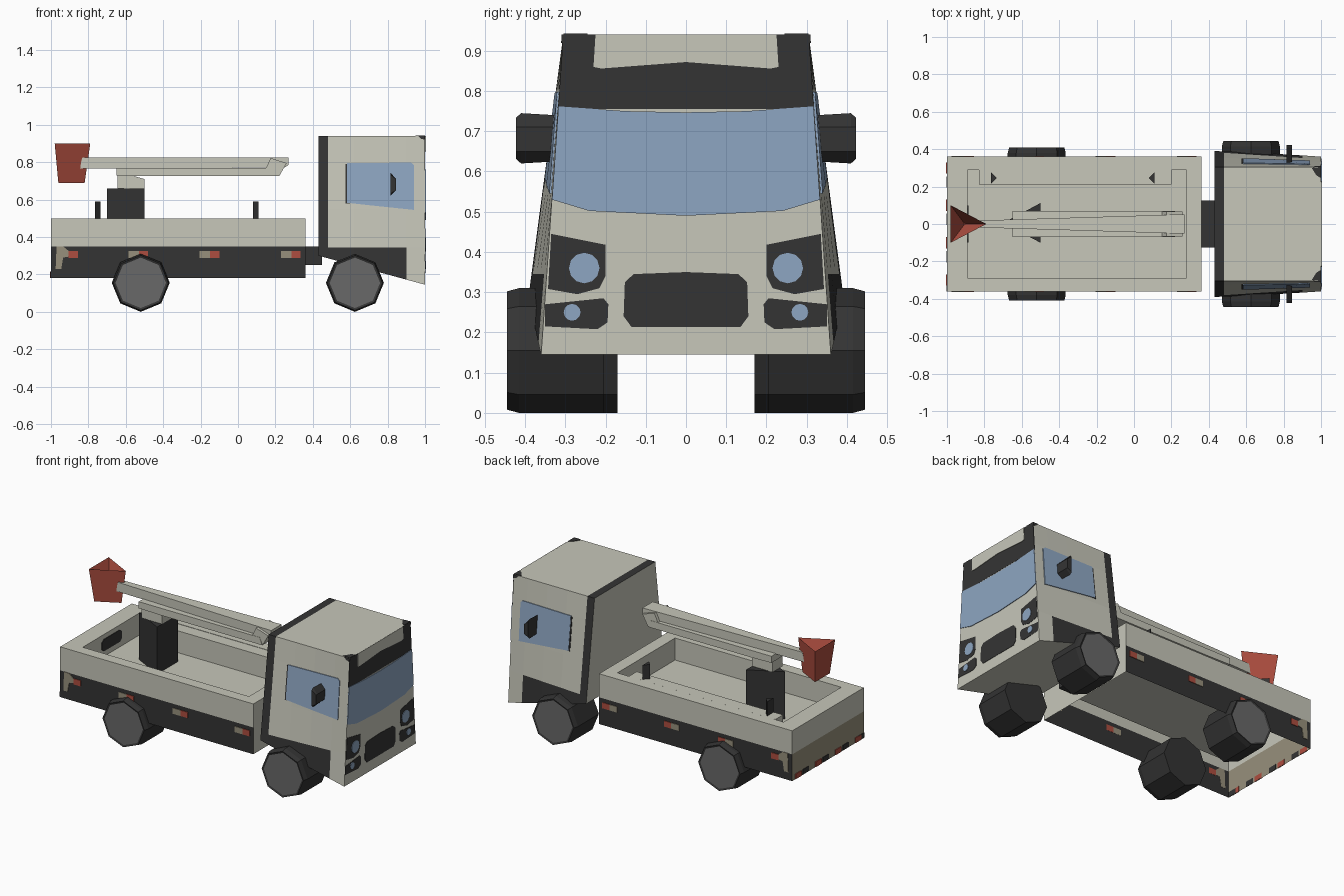
import bpy, bmesh, math
from mathutils import Vector

if "Cube" in bpy.data.objects:
    bpy.data.objects.remove(bpy.data.objects["Cube"])

def mat(name, r, g, b):
    m = bpy.data.materials.new(name)
    m.diffuse_color = (r, g, b, 1)
    m.use_nodes = True
    m.node_tree.nodes["Principled BSDF"].inputs["Base Color"].default_value = m.diffuse_color
    return m

CREAM = mat("cream", .57, .57, .49)
BLACK = mat("black", .034, .034, .034)
GLASS = mat("glass_blue", .27, .38, .54)
RED = mat("red", .42, .075, .05)
GREY = mat("hub_grey", .14, .14, .14)
TAN = mat("tan", .31, .28, .20)

def finish(name, bm, *mats):
    bmesh.ops.recalc_face_normals(bm, faces=bm.faces[:])
    me = bpy.data.meshes.new(name)
    bm.to_mesh(me)
    bm.free()
    for m in mats:
        me.materials.append(m)
    ob = bpy.data.objects.new(name, me)
    bpy.context.collection.objects.link(ob)
    return ob

def loft(rings, caps=True):
    """Skin a list of equal closed rings."""
    bm = bmesh.new()
    vs = [[bm.verts.new(p) for p in r] for r in rings]
    n = len(vs[0])
    for a, b in zip(vs, vs[1:]):
        for i in range(n):
            bm.faces.new((a[i], a[(i + 1) % n], b[(i + 1) % n], b[i]))
    if caps:
        bm.faces.new(vs[0])
        bm.faces.new(vs[-1])
    return bm

def box(name, x0, x1, y0, y1, z0, z1, m):
    ring = lambda z: [(x0, y0, z), (x1, y0, z), (x1, y1, z), (x0, y1, z)]
    return finish(name, loft([ring(z0), ring(z1)]), m)

def side_prism(name, pts, half, m):
    """Extrude an x-z profile to +-half(x) in y."""
    return finish(name, loft([[(x, s * half(x), z) for x, z in pts] for s in (-1, 1)]), m)

def plate(name, pts, place, m, lift=.004):
    """Thin painted plate; place(u, v, offset) maps onto a surface."""
    return finish(name, loft([[place(u, v, o) for u, v in pts] for o in (-.001, lift)]), m)

# ---- cargo bed: open-bottom shell with a sunken tub
R = lambda x0, x1, y, z: [(x0, -y, z), (x1, -y, z), (x1, y, z), (x0, y, z)]
bm = loft([R(-1, .36, .36, .18), R(-1, .36, .36, .35), R(-1, .36, .36, .5),
           R(-.89, .28, .29, .5), R(-.89, .28, .29, .36)], caps=False)
bm.verts.ensure_lookup_table()
bm.faces.new(bm.verts[-4:])
for f in bm.faces:
    c = f.calc_center_median()
    if c.z < .3:
        f.material_index = 1 if abs(c.y) > .3 else (2 if c.x < 0 else 0)
finish("cargo_bed", bm, CREAM, BLACK, TAN)

# side marker lights
for s in (-1, 1):
    wall = lambda u, v, o, s=s: (u, s * (.36 + o), v)
    for i, x in enumerate((-.905, -.53, -.15, .285)):
        rect = lambda a, b, c, d: [(a, c), (b, c), (b, d), (a, d)]
        plate("red_marker", rect(x, x + .05, .288, .325), wall, RED)
        if i:
            plate("tan_marker", rect(x - .055, x, .288, .325), wall, TAN)
        else:
            plate("tan_corner_marker", [(-.97, .35), (-.975, .23), (-.945, .23), (-.935, .29),
                                        (-.905, .295), (-.905, .325), (-.935, .35)], wall, TAN)
# tail lights and inner hatch
for y in (.3, .1, -.1, -.3):
    for dy, m in ((0, RED), (-.075, BLACK)):
        a = max(y + dy, -.33)
        plate("tail_light", [(a - .03, .182), (a + .03, .182), (a + .03, .215), (a - .03, .215)],
              lambda u, v, o, k=dy: (-1 - o, u, v), m, .003 if dy else .005)
plate("tub_hatch", [(-.1, .41), (-.08, .395), (.08, .395), (.1, .41), (.1, .455), (.08, .47), (-.08, .47), (-.1, .455)],
      lambda u, v, o: (-.89 + o, u, v), BLACK)

# locker along one side with two stakes
box("bed_locker", -.83, .2, .21, .288, .36, .499, CREAM)
for x, d in ((-.765, .03), (.11, -.03)):
    tri = lambda z: [(x, .215, z), (x, .278, z), (x + d, .246, z)]
    finish("stake", loft([tri(.45), tri(.59)]), BLACK)

# ---- lift: triangular mast, folded booms, basket
tri = lambda z: [(-.7, .005, z), (-.5, -.1, z), (-.5, .112, z)]
finish("lift_mast", loft([tri(.36), tri(.66)]), BLACK)
side_prism("boom_pedestal", [(-.645, .66), (-.5, .66), (-.5, .71), (-.645, .75)], lambda x: .05, CREAM)
side_prism("lower_boom", [(-.65, .728), (-.65, .77), (.2, .77), (.22, .725), (-.5, .725)], lambda x: .07, CREAM)
side_prism("boom_elbow", [(.15, .77), (.175, .822), (.26, .795), (.22, .725)], lambda x: .068, CREAM)
side_prism("upper_boom", [(-.85, .765), (-.832, .825), (.27, .825), (.27, .785), (.25, .772)],
           lambda x: .018 + .034 * (x + .85) / 1.12, CREAM)

def basket_ring(k, z):
    c = Vector((-.905, 0, 0))
    return [c + k * (Vector(p) - c) + Vector((0, 0, z))
            for p in ((-.98, -.1, 0), (-.79, 0, 0), (-.98, .1, 0))]
finish("basket", loft([basket_ring(.74, .69), basket_ring(1, .9), basket_ring(.05, .77)]), RED)

# ---- cab: lofted sections along x
def half(x, z):
    t = (x - .43) / .57
    return .305 + (.94 - z) * ((1 - t) * .085 / .64 + t * .055 / .795)

rings = []
for x in (.43, .48, .62, .76, .9, 1.0):
    rows = [.30 - .155 * (x - .43) / .57, .345, .55, .8, .94]
    rings.append([(x, -half(x, z), z) for z in rows] + [(x, half(x, z), z) for z in rows[::-1]])
bm = loft(rings)
bm.normal_update()
for f in bm.faces:
    c = f.calc_center_median()
    side = abs(f.normal.y) > .7
    if (abs(f.normal.x) < .7 and c.z > .2 and c.x < .48 and (side or c.z > .9)) or (side and c.z < .345 and c.x < .9):
        f.material_index = 1
finish("cab", bm, CREAM, BLACK)

# cab sides: windows, mirrors and roof corners
for s in (-1, 1):
    door = lambda u, v, o, s=s: (u, s * (half(u, v) + o), v)
    plate("side_window_seal", [(.574, .58), (.574, .79), (.6, .79), (.6, .58)], door, BLACK, .003)
    plate("side_window", [(.582, .583), (.582, .795), (.925, .798), (.94, .785), (.94, .545), (.72, .568)], door, GLASS, .005)
    plate("roof_corner_side", [(.965, .94), (1, .94), (1, .92), (.98, .925)], door, BLACK)
    plate("roof_corner_top", [(.95, .3), (1, .305), (1, .245), (.975, .26)],
          lambda u, v, o, s=s: (u, s * v, .939 + o), BLACK)
    ring = lambda y, e: [(.815, s * y, .62 + e), (.845, s * y, .65), (.845, s * y, .71), (.815, s * y, .745 - e)]
    finish("mirror", loft([ring(.325, .005), ring(.41, 0), ring(.423, .012)]), BLACK)

# cab front: windscreen, visor band, lamps and grille
front = lambda u, v, o: (1 + o - .002, u, v)
plate("visor_band", [(-.305, .94), (.305, .94), (.318, .755), (-.318, .755)], front, BLACK, .003)
plate("visor_patch", [(-.225, .94), (.225, .94), (.23, .86), (.21, .856), (0, .872), (-.21, .856), (-.23, .86)], front, CREAM, .006)
plate("windscreen", [(-.317, .762), (-.15, .75), (0, .747), (.15, .75), (.317, .762), (.333, .53),
                     (.24, .502), (0, .49), (-.24, .502), (-.333, .53)], front, GLASS, .006)
plate("grille", [(-.155, .24), (-.135, .213), (.135, .213), (.155, .24), (.152, .325), (.13, .345), (0, .35),
                 (-.13, .345), (-.152, .325)], front, BLACK)
for s in (-1, 1):
    lamp = lambda u, v, o, s=s: (.998 + o, s * u, v)
    disc = lambda u, v, r: [(u + r * math.cos(i * math.pi / 6), v + r * math.sin(i * math.pi / 6)) for i in range(12)]
    plate("headlamp_panel", [(.335, .445), (.2, .418), (.2, .34), (.215, .31), (.27, .295), (.343, .308)], lamp, BLACK)
    plate("headlamp", disc(.253, .36, .038), lamp, GLASS, .007)
    plate("fog_lamp_panel", [(.35, .27), (.205, .285), (.193, .27), (.195, .225), (.22, .208), (.35, .215)], lamp, BLACK)
    plate("fog_lamp", disc(.283, .25, .021), lamp, GLASS, .007)

# coupling between cab and bed
box("coupling", .355, .45, -.125, .125, .25, .35, BLACK)

# ---- wheels: eight-sided, grey recessed hub
for x, y0, y1, name in ((-.52, .17, .41, "rear_wheel"), (.625, .205, .445, "front_wheel")):
    for s in (-1, 1):
        ring = lambda y, r: [(x + r * math.cos(i * math.pi / 4), s * y, .155 + r * math.sin(i * math.pi / 4)) for i in range(8)]
        bm = loft([ring(y0, .155), ring(y1 - .03, .155), ring(y1, .147), ring(y1 - .004, .135)])
        bm.faces.ensure_lookup_table()
        bm.faces[-1].material_index = 1
        finish(name, bm, BLACK, GREY)
